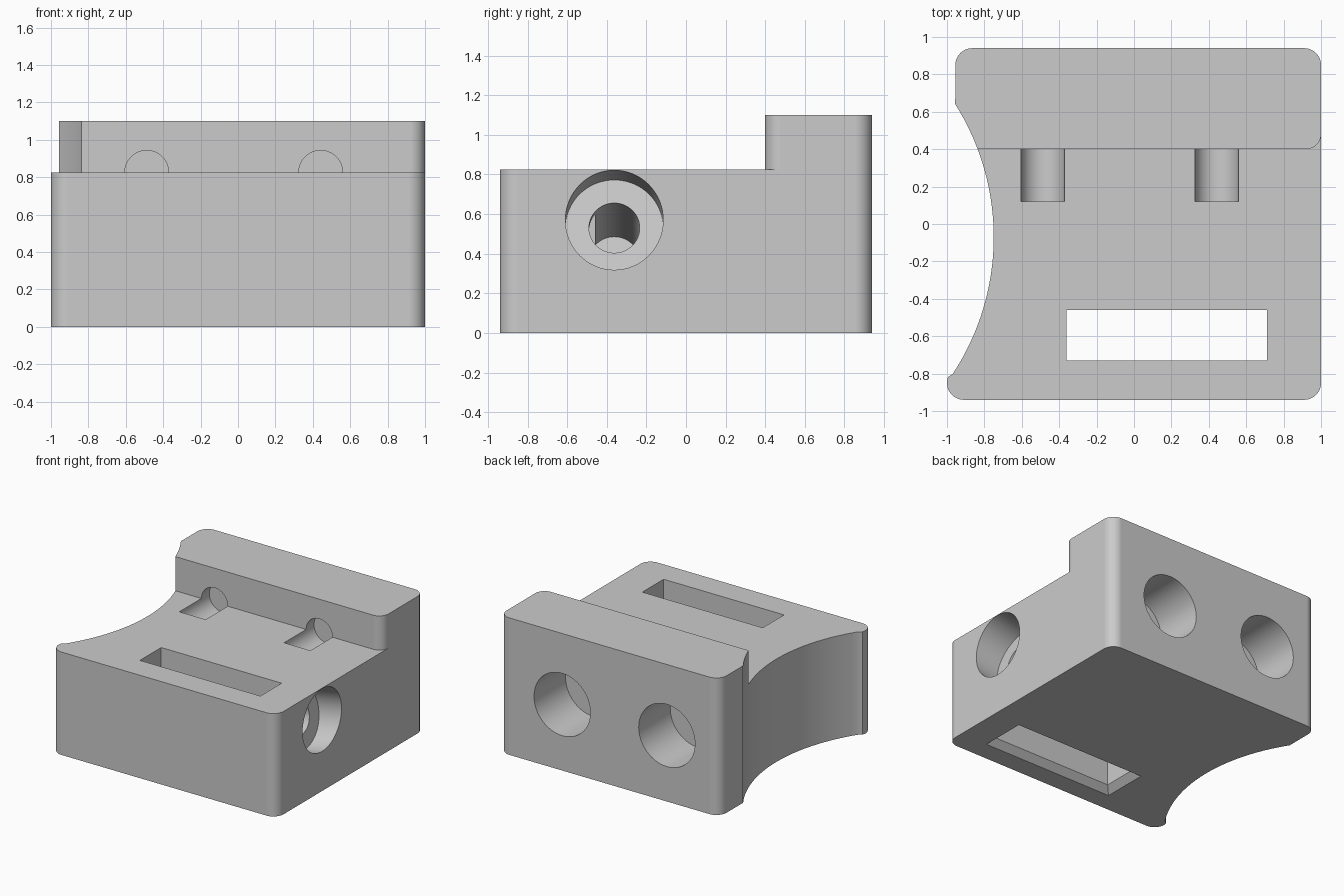
import bpy
import bmesh
from math import radians, cos, sin
from mathutils import Matrix, Vector

cube = bpy.data.objects.get("Cube")
if cube:
    bpy.data.objects.remove(cube, do_unlink=True)

grey = bpy.data.materials.new("plain grey")
grey.use_nodes = True
grey.diffuse_color = (0.6, 0.6, 0.6, 1)
grey.node_tree.nodes["Principled BSDF"].inputs["Base Color"].default_value = (0.6, 0.6, 0.6, 1)


def arc(cx, cy, r, start, end, steps=10):
    angles = [radians(start + (end - start) * i / steps) for i in range(steps + 1)]
    return [(cx + r * cos(a), cy + r * sin(a)) for a in angles]


def finish(name, bm):
    bmesh.ops.recalc_face_normals(bm, faces=bm.faces)
    mesh = bpy.data.meshes.new(name)
    bm.to_mesh(mesh)
    bm.free()
    mesh.materials.append(grey)
    obj = bpy.data.objects.new(name, mesh)
    bpy.context.collection.objects.link(obj)
    return obj


def prism(name, outline, z0, z1):
    bm = bmesh.new()
    face = bm.faces.new([bm.verts.new((x, y, z0)) for x, y in outline])
    top = bmesh.ops.extrude_face_region(bm, geom=[face])["geom"]
    verts = [v for v in top if isinstance(v, bmesh.types.BMVert)]
    bmesh.ops.translate(bm, vec=(0, 0, z1 - z0), verts=verts)
    return finish(name, bm)


def rod(name, start, end, r):
    a, b = Vector(start), Vector(end)
    bm = bmesh.new()
    turn = (b - a).to_track_quat('Z', 'Y').to_matrix().to_4x4()
    bmesh.ops.create_cone(bm, cap_ends=True, segments=64, radius1=r, radius2=r,
                          depth=(b - a).length,
                          matrix=Matrix.Translation((a + b) / 2) @ turn)
    return finish(name, bm)


def loft_box(name, levels):
    # each level is centre x, centre y, half x, half y, z
    bm = bmesh.new()
    rings = []
    for cx, cy, hx, hy, z in levels:
        rings.append([bm.verts.new((cx + sx * hx, cy + sy * hy, z))
                      for sx, sy in ((-1, -1), (1, -1), (1, 1), (-1, 1))])
    for low, high in zip(rings, rings[1:]):
        for i in range(4):
            j = (i + 1) % 4
            bm.faces.new((low[i], low[j], high[j], high[i]))
    bm.faces.new(rings[0])
    bm.faces.new(rings[-1])
    return finish(name, bm)


# Block outline with rounded corners and a hollowed left flank
outline = (arc(-0.91, -0.85, 0.09, 160, 270)
           + arc(0.91, -0.85, 0.09, 270, 360)
           + arc(0.91, 0.85, 0.09, 0, 90)
           + arc(-0.865, 0.85, 0.09, 90, 180)
           + arc(-2.08, -0.07, 1.33, 32.3, -33.3, 32))
block = prism("clamp_block", outline, 0, 1.10)

# Space in front of the raised back wall, rounding the wall's right end
step = [(-2, -2), (2, -2), (2, 0.48)] + arc(0.92, 0.48, 0.08, 0, -90) + [(-2, 0.4)]
cutters = [prism("step_cutter", step, 0.826, 2)]

# Strap slot, flared at the underside
cutters.append(loft_box("slot_cutter", [
    (0.175, -0.595, 0.595, 0.195, -0.01),
    (0.175, -0.595, 0.535, 0.135, 0.05),
    (0.175, -0.595, 0.535, 0.135, 1.5)]))

# Slightly sloping counterbored hole in the right flank
slope = Vector((-cos(radians(11)), 0, -sin(radians(11))))
entry = Vector((1, -0.362, 0.57))
cutters.append(rod("side_bore_cutter", entry - slope * 0.2, entry + slope * 0.21, 0.247))
cutters.append(rod("side_hole_cutter", entry + slope * 0.1, entry + slope * 1.1, 0.128))

# Pairs of rear bores and round-bottomed grooves
for x in (-0.488, 0.442):
    cutters.append(rod("rear_bore_cutter", (x, 1.2, 0.53), (x, 0.54, 0.53), 0.25))
    cutters.append(rod("groove_cutter", (x, 0.12, 0.826), (x, 0.5, 0.826), 0.117))

bpy.ops.object.select_all(action='DESELECT')
bpy.context.view_layer.objects.active = block
block.select_set(True)
for cutter in cutters:
    cutter.hide_render = True
    mod = block.modifiers.new("cut", 'BOOLEAN')
    mod.operation = 'DIFFERENCE'
    mod.solver = 'EXACT'
    mod.object = cutter
    bpy.ops.object.modifier_apply(modifier=mod.name)
    bpy.data.objects.remove(cutter, do_unlink=True)

# Smooth curved walls, crisp edges
bpy.ops.object.shade_smooth_by_angle(angle=radians(30))
weighted = block.modifiers.new("even_normals", 'WEIGHTED_NORMAL')
weighted.keep_sharp = True
